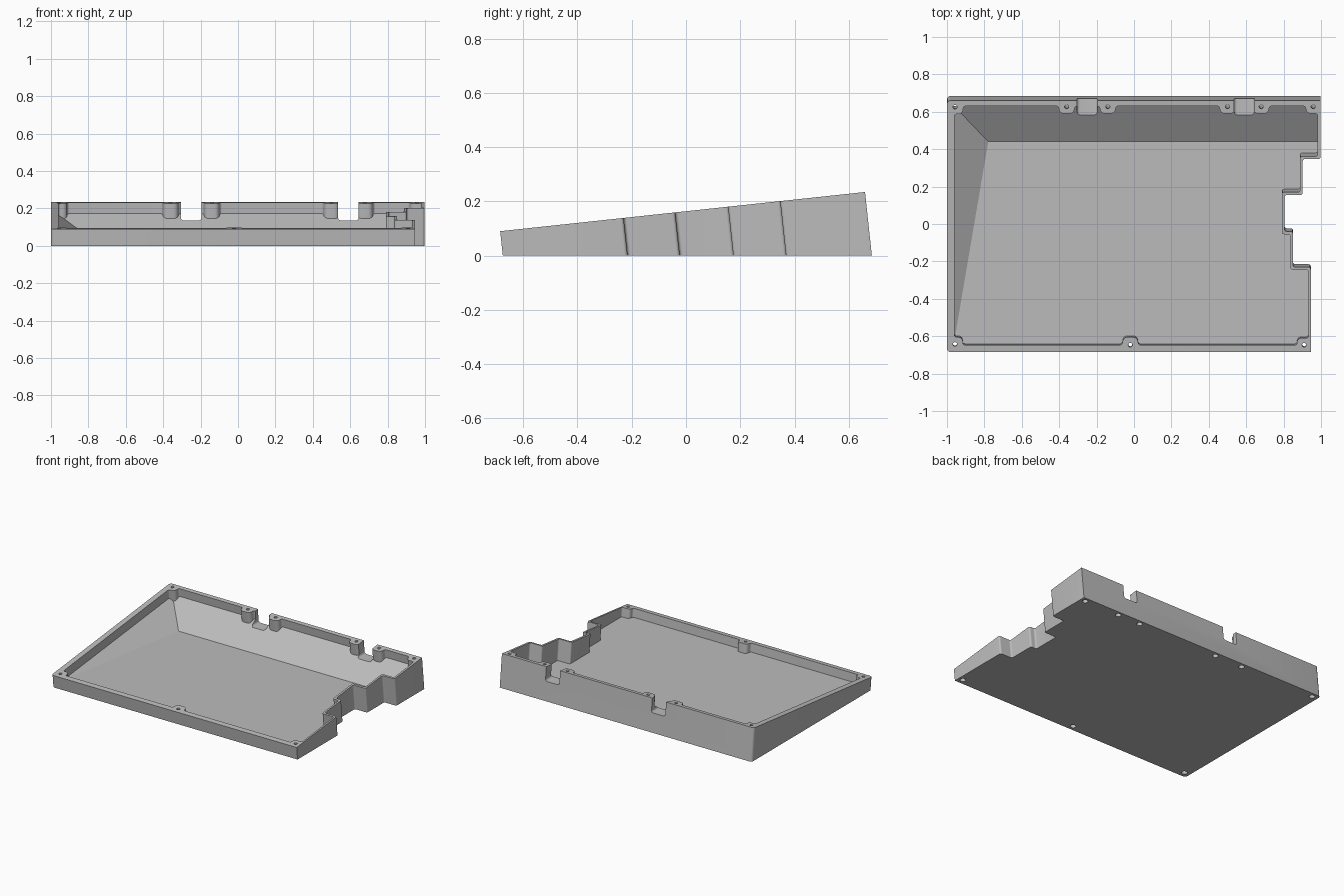
import bpy, bmesh, math
from mathutils import Vector

if "Cube" in bpy.data.objects:
    bpy.data.objects.remove(bpy.data.objects["Cube"])

S = 0.1074      # tilt of the rim plane
FLOOR = 0.033   # height of the inner floor

def rim(y):
    return 0.09 + S * (y + 0.685)

def rounded(pts, n=5):
    """Closed outline from (x, y, corner radius) points."""
    out = []
    for i, (x, y, r) in enumerate(pts):
        p = Vector((x, y))
        if r == 0:
            out.append(p)
            continue
        a = (Vector(pts[i - 1][:2]) - p).normalized()
        b = (Vector(pts[(i + 1) % len(pts)][:2]) - p).normalized()
        half = a.angle(b) / 2
        c = p + (a + b).normalized() * (r / math.sin(half))
        t0, t1 = p + a * (r / math.tan(half)) - c, p + b * (r / math.tan(half)) - c
        for k in range(n + 1):
            f = k / n
            w = math.pi - 2 * half
            out.append(c + (t0 * math.sin((1 - f) * w) + t1 * math.sin(f * w)) / math.sin(w))
    return out

def make(name, bm):
    bmesh.ops.recalc_face_normals(bm, faces=bm.faces)
    me = bpy.data.meshes.new(name)
    bm.to_mesh(me)
    bm.free()
    ob = bpy.data.objects.new(name, me)
    bpy.context.collection.objects.link(ob)
    return ob

def solid(name, ring_a, ring_b):
    bm = bmesh.new()
    a = [bm.verts.new(p) for p in ring_a]
    b = [bm.verts.new(p) for p in ring_b]
    bm.faces.new(a)
    bm.faces.new(b[::-1])
    for i in range(len(a)):
        j = (i + 1) % len(a)
        bm.faces.new((a[i], b[i], b[j], a[j]))
    return make(name, bm)

def prism(name, outline, above, bottom):
    """Extrude a rim outline square to the tilted rim, down to height bottom."""
    top = [(p.x, p.y - S * above, rim(p.y) + above) for p in outline]
    low = [(p.x, p.y + S * (rim(p.y) - bottom), bottom) for p in outline]
    return solid(name, top, low)

def boolean(ob, tool, op):
    m = ob.modifiers.new("cut", 'BOOLEAN')
    m.operation, m.object, m.solver = op, tool, 'EXACT'
    dg = bpy.context.evaluated_depsgraph_get()
    me = bpy.data.meshes.new_from_object(ob.evaluated_get(dg))
    ob.modifiers.clear()
    ob.data = me
    bpy.data.objects.remove(tool)

# outer case block with stepped right side
R = 0.012
case = prism("keyboard_case", rounded([
    (-1, -0.685, 0.02), (0.945, -0.685, 0), (0.945, -0.23, R), (0.85, -0.23, R),
    (0.85, -0.04, R), (0.805, -0.04, R), (0.805, 0.155, R), (0.902, 0.155, R),
    (0.902, 0.347, R), (0.997, 0.347, R), (0.997, 0.66, 0), (-1, 0.66, 0.02)]), 0, 0)

# pocket outline, with bumps left standing around the screws
def bump(x, y, depth):
    s = 1 if depth > 0 else -1
    w = 0.045 * s
    return [(x - w, y, 0.012), (x - w * 0.8, y + depth, 0.026),
            (x + w * 0.8, y + depth, 0.026), (x + w, y, 0.012)]

q = 0.012
inner = [(-0.96, -0.605, q), (-0.915, -0.605, 0.025), (-0.915, -0.647, q)]
inner += bump(-0.02, -0.647, 0.042)
inner += [(0.87, -0.647, q), (0.875, -0.61, 0.022), (0.933, -0.61, q),
          (0.933, -0.245, q), (0.837, -0.245, q), (0.837, -0.055, q), (0.79, -0.055, q),
          (0.79, 0.17, q), (0.888, 0.17, q), (0.888, 0.362, q), (0.982, 0.362, q),
          (0.982, 0.59, q), (0.925, 0.59, 0.026), (0.915, 0.63, q)]
for x in (0.68, 0.5, -0.14, -0.36):
    inner += bump(x, 0.63, -0.04)
inner += [(-0.912, 0.63, q), (-0.915, 0.588, 0.025), (-0.96, 0.588, q)]
pocket = prism("pocket_cutter", rounded(inner), 0.05, 0.01)

# space above the floor and the two sloping inner planes
bm = bmesh.new()
bmesh.ops.create_cube(bm, size=4)
for co, no in (((0, 0, FLOOR), (0, 0, 1)),
               ((-0.96, -0.62, FLOOR), (0.63, -S, 1)),
               ((0, 0.44, FLOOR), (0, -0.71, 1))):
    g = bmesh.ops.bisect_plane(bm, geom=bm.verts[:] + bm.edges[:] + bm.faces[:],
                               plane_co=co, plane_no=no, clear_inner=True)
    bmesh.ops.holes_fill(bm, edges=[e for e in bm.edges if e.is_boundary], sides=0)
boolean(pocket, make("floor_planes", bm), 'INTERSECT')
boolean(case, pocket, 'DIFFERENCE')

# connector notches in the back wall
for x in (-0.25, 0.59):
    prof = rounded([(x - 0.055, 0.135, 0.016), (x + 0.055, 0.135, 0.016),
                    (x + 0.055, 0.4, 0), (x - 0.055, 0.4, 0)])
    boolean(case, solid("notch_cutter", [(p.x, 0.55, p.y) for p in prof],
                        [(p.x, 0.8, p.y) for p in prof]), 'DIFFERENCE')

# screw holes with wider bores from below
def circle(x, y, r, n=20):
    return [Vector((x + r * math.cos(2 * math.pi * i / n),
                    y + r * math.sin(2 * math.pi * i / n))) for i in range(n)]

for x, y in ((-0.957, 0.625), (-0.36, 0.627), (-0.14, 0.627), (0.5, 0.627), (0.68, 0.627),
             (0.958, 0.627), (-0.957, -0.643), (-0.02, -0.647), (0.91, -0.647)):
    boolean(case, prism("hole_cutter", circle(x, y, 0.011), 0.03, -0.02), 'DIFFERENCE')
    boolean(case, prism("bore_cutter", circle(x, y, 0.019), -0.04, -0.02), 'DIFFERENCE')

# single grey finish and smooth rounded corners
mat = bpy.data.materials.new("grey_plastic")
mat.diffuse_color = (0.5, 0.5, 0.5, 1)
mat.use_nodes = True
mat.node_tree.nodes["Principled BSDF"].inputs["Base Color"].default_value = mat.diffuse_color
case.data.materials.clear()
case.data.materials.append(mat)
for p in case.data.polygons:
    p.material_index = 0
bpy.context.view_layer.objects.active = case
case.select_set(True)
bpy.ops.object.shade_smooth_by_angle(angle=math.radians(30))
